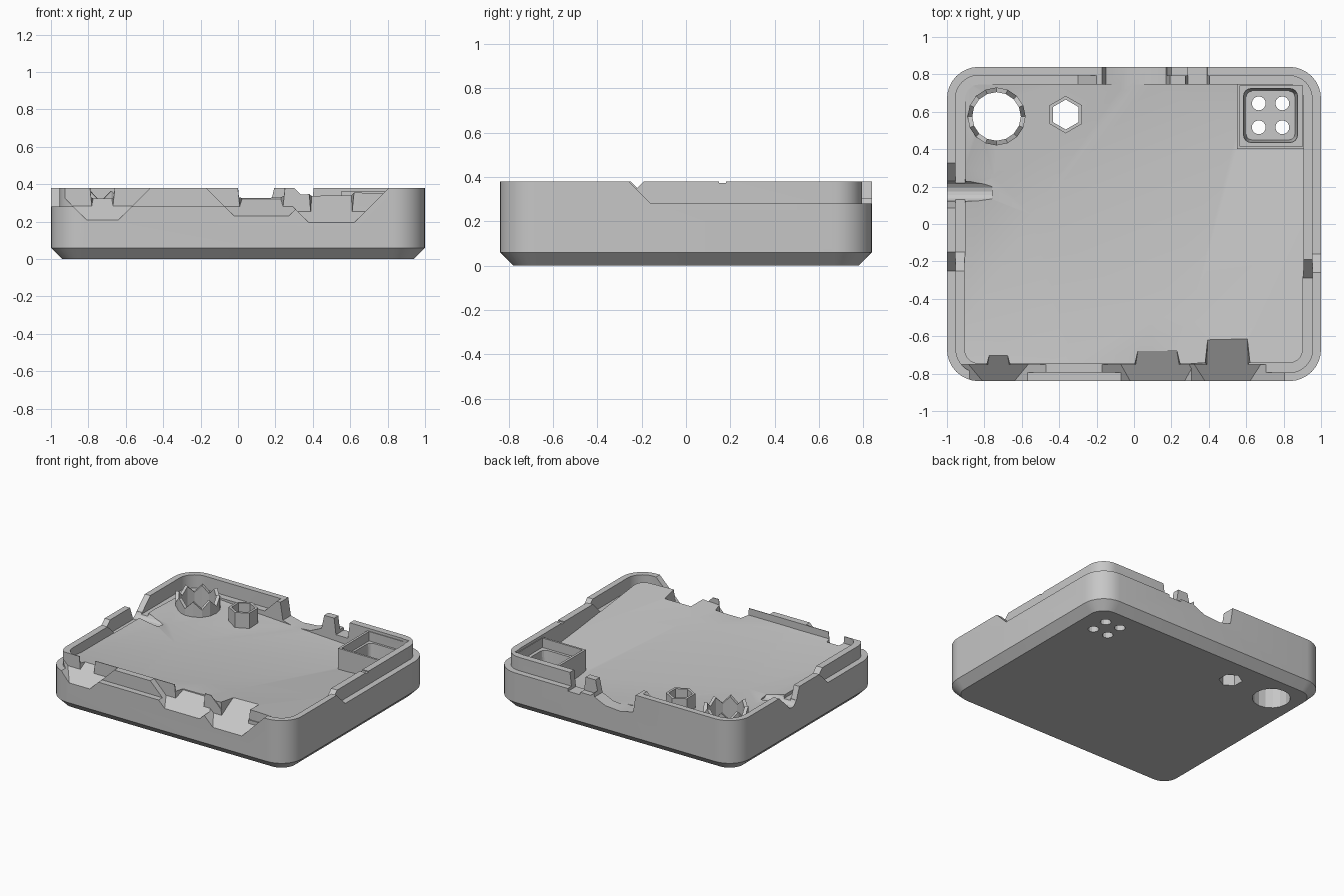
import bpy, bmesh, math
from mathutils import Vector
from mathutils.geometry import delaunay_2d_cdt

old = bpy.data.objects.get("Cube")
if old:
    bpy.data.objects.remove(old, do_unlink=True)

grey = bpy.data.materials.new("plain grey")
grey.use_nodes = True
grey.diffuse_color = (0.57, 0.57, 0.57, 1)
grey.node_tree.nodes["Principled BSDF"].inputs["Base Color"].default_value = (0.57, 0.57, 0.57, 1)


def finish(bm, name):
    bmesh.ops.recalc_face_normals(bm, faces=bm.faces)
    me = bpy.data.meshes.new(name)
    bm.to_mesh(me)
    bm.free()
    me.materials.append(grey)
    ob = bpy.data.objects.new(name, me)
    bpy.context.collection.objects.link(ob)
    return ob


def stack(rings, name="cutter"):
    """Solid lofted through rings that have equal point counts."""
    bm = bmesh.new()
    loops = [[bm.verts.new(p) for p in ring] for ring in rings]
    n = len(loops[0])
    for a, b in zip(loops, loops[1:]):
        for i in range(n):
            j = (i + 1) % n
            bm.faces.new((a[i], a[j], b[j], b[i]))
    bm.faces.new(loops[0][::-1])
    bm.faces.new(loops[-1])
    return finish(bm, name)


def rounded(inset, z, hx=1.0, hy=0.84, r=0.17, cx=0, cy=0, seg=8):
    r = r - inset
    pts = []
    for k, (sx, sy) in enumerate(((1, 1), (-1, 1), (-1, -1), (1, -1))):
        for s in range(seg + 1):
            t = (k + s / seg) * math.pi / 2
            pts.append((cx + sx * (hx - inset - r) + r * math.cos(t),
                        cy + sy * (hy - inset - r) + r * math.sin(t), z))
    return pts


def rect(x0, x1, y0, y1, z):
    return [(x0, y0, z), (x1, y0, z), (x1, y1, z), (x0, y1, z)]


def box(x0, x1, y0, y1, z0, z1, flare=0.0):
    f = flare
    return stack([rect(x0, x1, y0, y1, z0), rect(x0 - f, x1 + f, y0 - f, y1 + f, z1)])


def circle(x, y, r, n, z, turn=0.0):
    return [(x + r * math.cos(2 * math.pi * i / n + turn),
             y + r * math.sin(2 * math.pi * i / n + turn), z) for i in range(n)]


def boolean(ob, tool, op="DIFFERENCE"):
    mod = ob.modifiers.new("cut", "BOOLEAN")
    mod.operation, mod.solver, mod.object = op, "EXACT", tool
    bpy.context.view_layer.objects.active = ob
    bpy.ops.object.modifier_apply(modifier=mod.name)
    bpy.data.objects.remove(tool, do_unlink=True)


# outer block with a chamfered foot
tray = stack([rounded(0.06, 0), rounded(0, 0.06), rounded(0, 0.38)], "tray")

# cavity with an uneven floor, high at the front and dipping towards the back
floor = [(-1.1, -0.9, 0.35), (1.1, -0.9, 0.36), (1.1, 0.9, 0.18), (-1.1, 0.9, 0.31),
         (-0.35, -0.76, 0.33), (0.1, -0.5, 0.32), (0.3, -0.5, 0.32), (0.9, 0.0, 0.26),
         (0.0, 0.8, 0.23), (-0.75, 0.25, 0.25), (-0.93, 0.2, 0.31), (-0.55, 0.05, 0.23),
         (0.55, 0.5, 0.19), (-0.8, 0.7, 0.27), (0.55, -0.76, 0.36), (0.1, -0.76, 0.33)]
pts, _, tris, *_ = delaunay_2d_cdt([Vector(p[:2]) for p in floor], [], [], 0, 1e-5)
heights = {(round(p[0], 3), round(p[1], 3)): p[2] for p in floor}
bm = bmesh.new()
vs = [bm.verts.new((p.x, p.y, heights[round(p.x, 3), round(p.y, 3)])) for p in pts]
for t in tris:
    bm.faces.new([vs[i] for i in t])
ext = bmesh.ops.extrude_face_region(bm, geom=bm.faces[:])
for v in ext["geom"]:
    if isinstance(v, bmesh.types.BMVert):
        v.co.z = 0.6
cavity = finish(bm, "cavity")
boolean(cavity, stack([rounded(0.095, -0.1), rounded(0.095, 0.7)]), "INTERSECT")
boolean(tray, cavity)


# interlocking lip: outer half lowered in two quarters, inner half in the others
def lip_cut(outer, inner, x0, x1, y0, y1):
    ring = stack([rounded(outer, 0.28), rounded(outer, 0.5)])
    boolean(ring, stack([rounded(inner, 0.2), rounded(inner, 0.6)]))
    boolean(ring, box(x0, x1, y0, y1, 0.28, 0.5, 0.22), "INTERSECT")
    boolean(tray, ring)


lip_cut(-0.05, 0.045, -1.5, 0.1, -1.5, -0.25)
lip_cut(-0.05, 0.045, 0.2, 1.5, -0.16, 1.5)
lip_cut(0.045, 0.097, -1.5, -0.3, -0.15, 1.5)
lip_cut(0.045, 0.097, 0.4, 1.5, -1.5, -0.29)


# sloping cable notches through the front wall, with sides flared at 45 degrees
def notch(x0, x1, z0, y_end, z_end, taper):
    def section(y, z, shrink, flare):
        low, high = (z - z0) * flare - shrink, (0.5 - z0) * flare - shrink
        return [(x0 - low, y, z), (x1 + low, y, z), (x1 + high, y, 0.5), (x0 - high, y, 0.5)]
    slope = (z_end - z0) / (y_end + 0.84)
    start = z0 - 0.06 * slope
    boolean(tray, stack([section(-0.9, start, 0, 1), section(-0.75, z0 + 0.09 * slope, 0, 1)]))
    boolean(tray, stack([section(-0.9, start, 0, 0.1), section(y_end, z_end, taper, 0.1),
                         section(y_end + 0.02, 0.45, taper, 0.1)]))


notch(-0.81, -0.64, 0.21, -0.69, 0.335, 0.05)
notch(-0.02, 0.27, 0.23, -0.68, 0.32, 0.05)
notch(0.38, 0.62, 0.195, -0.6, 0.35, 0.03)

# wide curved opening and small slot in the back wall
boolean(tray, stack([[(-0.15, y, 0.25), (-0.05, y, 0.225), (0.08, y, 0.235), (0.17, y, 0.275),
                      (0.22, y, 0.5), (-0.19, y, 0.5)] for y in (0.72, 0.95)]))
boolean(tray, box(0.29, 0.39, 0.74, 0.95, 0.26, 0.5, 0.03))

# round cable groove and flared opening in the left hand wall
boolean(tray, stack([[(x, 0.175 + 0.055 * math.cos(math.pi * i / 8),
                       0.31 + 0.055 * math.sin(math.pi * i / 8)) for i in range(16)]
                     for x in (-1.1, -0.76)]))
boolean(tray, stack([[(x, 0.12, 0.29), (x, 0.23, 0.29), (x, 0.4, 0.45), (x, 0.06, 0.45)]
                     for x in (-1.1, -0.9)]))
boolean(tray, box(0.89, 1.1, 0.15, 0.18, 0.372, 0.5))

# corner pocket with a stepped rim, sloping basin and four holes
boolean(tray, box(0.55, 0.91, 0.40, 0.755, 0.07, 0.36), "UNION")
boolean(tray, box(0.568, 0.90, 0.415, 0.74, 0.29, 0.5))
basin = dict(cx=0.73, cy=0.58, seg=4)
boolean(tray, stack([rounded(0, 0.1, 0.13, 0.13, 0.03, **basin),
                     rounded(0, 0.3, 0.145, 0.145, 0.04, **basin)]))
for x in (0.667, 0.793):
    for y in (0.517, 0.645):
        boolean(tray, stack([circle(x, y, 0.037, 16, z) for z in (-0.1, 0.2)]))


# tubular posts with through holes
def post(x, y, r, hole, n, z, jag, turn):
    outer = circle(x, y, r, n, z, turn)
    crown = [(a, b, c + (jag if i % 2 else -jag)) for i, (a, b, c) in enumerate(outer)]
    bm = bmesh.new()
    foot = [bm.verts.new(p) for p in circle(x, y, r, n, 0.07, turn)]
    top = [bm.verts.new(p) for p in crown]
    mid = bm.verts.new((x, y, z))
    bm.faces.new(foot[::-1])
    for i in range(n):
        j = (i + 1) % n
        bm.faces.new((foot[i], foot[j], top[j], top[i]))
        bm.faces.new((top[i], top[j], mid))
    boolean(tray, finish(bm, "post"), "UNION")
    boolean(tray, stack([circle(x, y, hole, n, h, turn) for h in (-0.1, 0.6)]))


post(-0.735, 0.575, 0.155, 0.13, 16, 0.335, 0.03, 0)
post(-0.365, 0.585, 0.1, 0.08, 6, 0.35, 0.0, math.pi / 6)

bpy.ops.object.select_all(action="DESELECT")
tray.select_set(True)
bpy.context.view_layer.objects.active = tray
bpy.ops.object.shade_smooth_by_angle(angle=math.radians(20))
